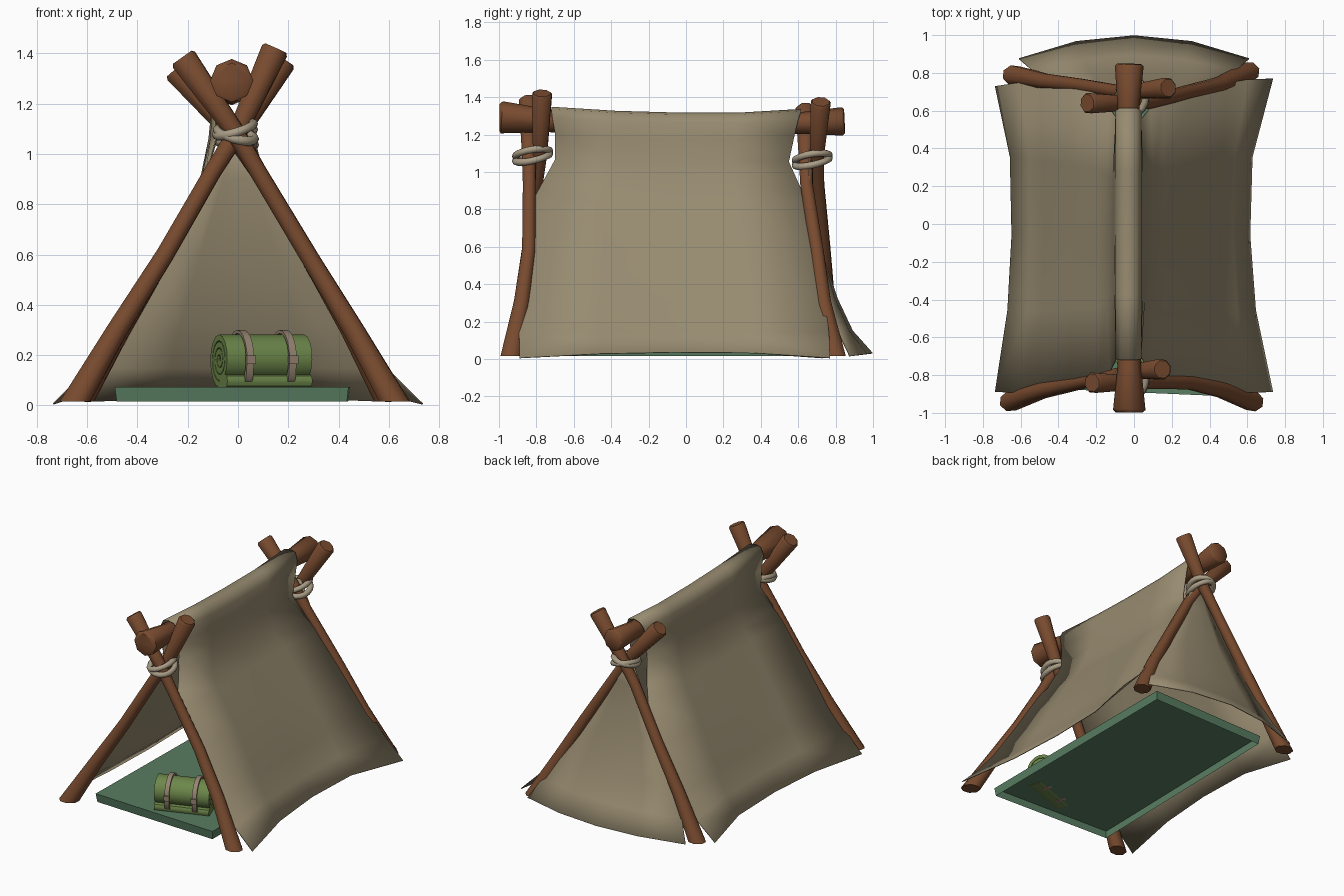
import bpy, math
from mathutils import Vector as V

if "Cube" in bpy.data.objects:
    bpy.data.objects.remove(bpy.data.objects["Cube"])

def material(name, rgb):
    m = bpy.data.materials.new(name)
    m.diffuse_color = (*rgb, 1)
    m.use_nodes = True
    m.node_tree.nodes["Principled BSDF"].inputs["Base Color"].default_value = m.diffuse_color
    return m

CANVAS = material("canvas", (0.310, 0.257, 0.162))
WOOD = material("wood", (0.187, 0.069, 0.028))
MAT = material("mat green", (0.098, 0.205, 0.122))
ROLL = material("bedroll green", (0.150, 0.240, 0.068))
ROPE = material("rope", (0.400, 0.335, 0.235))
STRAP = material("strap", (0.300, 0.230, 0.165))

def loft(name, rows, mat, closed=True, caps=True, wrap=False, thick=0, angle=50):
    """Skin rows of points; closed joins each row, wrap joins last row to first."""
    n = len(rows[0])
    verts = [tuple(p) for r in rows for p in r]
    faces = []
    for i in range(len(rows) if wrap else len(rows) - 1):
        a, b = i * n, (i + 1) % len(rows) * n
        for j in range(n if closed else n - 1):
            k = (j + 1) % n
            faces.append((a + j, a + k, b + k, b + j))
    if closed and caps and not wrap:
        faces.append(tuple(reversed(range(n))))
        faces.append(tuple(range(len(verts) - n, len(verts))))
    me = bpy.data.meshes.new(name)
    me.from_pydata(verts, [], faces)
    me.materials.append(mat)
    ob = bpy.data.objects.new(name, me)
    bpy.context.collection.objects.link(ob)
    bpy.ops.object.select_all(action='DESELECT')
    ob.select_set(True)
    bpy.context.view_layer.objects.active = ob
    if closed:
        bpy.ops.object.mode_set(mode='EDIT')
        bpy.ops.mesh.select_all(action='SELECT')
        bpy.ops.mesh.normals_make_consistent(inside=False)
        bpy.ops.object.mode_set(mode='OBJECT')
    bpy.ops.object.shade_smooth_by_angle(angle=math.radians(angle))
    if thick:
        s = ob.modifiers.new("thickness", 'SOLIDIFY')
        s.thickness = thick
        s.offset = 0
    return ob

def pole(name, path, radii, floor=0.015):
    """Eight-sided log with chamfered far end; a foot is cut level with the ground."""
    pts = [V(p) for p in path]
    d = (pts[-1] - pts[-2]).normalized()
    pts.append(pts[-1] + d * 0.012)
    radii = list(radii) + [radii[-1] * 0.85]
    upright = abs(d.z) > 0.3
    rows = []
    for i, (p, r) in enumerate(zip(pts, radii)):
        t = (pts[min(i + 1, len(pts) - 1)] - pts[max(i - 1, 0)]).normalized()
        u = t.cross(V((0.1, 1, 0)) if upright else V((0, 0, 1))).normalized()
        v = t.cross(u)
        row = []
        for k in range(8):
            a = (k + (0.5 if upright else 0)) * math.pi / 4
            q = p + (u * math.cos(a) + v * math.sin(a)) * r
            if upright and i == 0:
                q += t * (floor - q.z) / t.z
            row.append(q)
        rows.append(row)
    return loft(name, rows, WOOD)

# crossed frame poles
R = (0.056, 0.044, 0.038, 0.036, 0.040, 0.057)
pole("front_left_pole", [(-.645, -.935, .02), (-.48, -.88, .3), (-.29, -.84, .6), (-.10, -.80, .93),
                         (0, -.78, 1.09), (.145, -.77, 1.41)], R)
pole("front_right_pole", [(.62, -.935, .02), (.46, -.878, .3), (.29, -.84, .58), (.08, -.838, .93),
                          (-.02, -.84, 1.1), (-.215, -.84, 1.375)], R)
pole("back_left_pole", [(-.63, .785, .02), (-.47, .755, .3), (-.29, .735, .6), (-.10, .705, .93),
                        (0, .70, 1.08), (.175, .72, 1.365)], R)
pole("back_right_pole", [(.60, .80, .02), (.45, .735, .3), (.29, .70, .58), (.08, .645, .93),
                         (-.02, .64, 1.08), (-.24, .64, 1.33)], R)

# ridge pole, flared at both ends
pole("ridge_pole", [(-.025, -.998, 1.292), (-.025, -.985, 1.292), (-.025, -.75, 1.275), (-.03, -.3, 1.25),
                    (-.03, .25, 1.248), (-.03, .62, 1.262), (-.025, .835, 1.27)],
     (.070, .086, .062, .054, .052, .058, .076))

# rope lashings: two tilted loops at each crossing
def rope_loop(name, c, tilt_x, tilt_y):
    rows = []
    for i in range(18):
        a = i * math.tau / 18
        out = V((math.cos(a), math.sin(a), 0))
        base = V(c) + V((.073 * out.x, .092 * out.y, tilt_x * out.x + tilt_y * out.y))
        rows.append([base + out * .019 * math.cos(b) + V((0, 0, .019 * math.sin(b)))
                     for b in (k * math.tau / 8 for k in range(8))])
    loft(name, rows, ROPE, wrap=True)

for side, y, z in (("front", -.82, 1.088), ("back", .675, 1.065)):
    rope_loop(side + "_rope_upper", (-.012, y, z + .010), .022, .014)
    rope_loop(side + "_rope_lower", (-.008, y, z - .010), -.018, .020)

# canvas sheet over the ridge: (half width, end pinch, height, front y, back y)
half = [(.0, 0, 1.340, -.72, .615), (.042, 0, 1.33, -.72, .615), (.066, 0, 1.285, -.715, .60),
        (.075, .010, 1.2, -.70, .58), (.090, .030, 1.06, -.70, .55), (.125, .018, .91, -.785, .615),
        (.172, 0, .82, -.835, .665), (.320, 0, .58, -.85, .705), (.497, 0, .29, -.88, .745),
        (.600, 0, .14, -.892, .765), (.735, 0, .005, -.89, .77)]
profile = [(-1, *h) for h in reversed(half)] + [(1, *h) for h in half[1:]]
rows = []
for t, sag in ((-1, 0), (-.48, .75), (0, 1), (.5, .9), (1, 0)):
    row = []
    for s, w, pinch, z, y0, y1 in profile:
        low = min(1, max(0, (1.25 - z) / 1.2))
        depth = .165 if s > 0 else .12
        x = -.03 * (1 - low) + s * (w - pinch * (1 - sag)) * (1 - depth * sag * low ** 4)
        dz = -.025 * sag if z > 1.15 else (.03 * sag if z < .1 else 0)
        y = y0 + (y1 - y0) * (t + 1) / 2
        if s < 0 and t == 1:  # back left edge follows its own pole
            y += -.04 if z < .1 else (-.015 if z < .2 else (.025 if z < .85 else 0))
        row.append((x, y, z + dz - (.006 * t if z > 1 else 0)))
    rows.append(row)
loft("canvas_sheet", rows, CANVAS, closed=False, thick=.005)

# back canvas panel, flaring out at the ground: (height, half width, edge y, middle y)
rows = []
for z, w, ye, ym in ((1.12, .025, .66, .665), (.9, .12, .66, .67), (.6, .30, .695, .715),
                     (.32, .46, .755, .81), (.15, .535, .81, .89), (.015, .61, .875, .997)):
    rows.append([(w * k / 2, ym + (ye - ym) * (k / 2) ** 2, z + (.015 if z < .1 else 0) * (1 - (k / 2) ** 2))
                 for k in range(-2, 3)])
loft("back_canvas_panel", rows, CANVAS, closed=False, thick=.005)

# ground mat: open-bottomed slab, slightly turned
corners = [(-.49, -.87), (.44, -.91), (.445, .765), (-.46, .745)]
low = [(x * .985, y * .99, .015) for x, y in corners]
top = [(x, y, .074) for x, y in corners]
mat = loft("ground_mat", [low, top], MAT, caps=False, angle=30)
me = mat.data
me.clear_geometry()
me.from_pydata(low + top, [], [(k, (k + 1) % 4, (k + 1) % 4 + 4, k + 4) for k in range(4)] + [(4, 5, 6, 7)])

# bedroll: spiral sheet pushed along a turned axis
TURN = math.radians(20)
AX = V((math.cos(TURN), math.sin(TURN), 0))
FR = V((math.sin(TURN), -math.cos(TURN), 0))
CEN = V((.095, -.72, .183))

def at(s, u, v):
    return CEN + AX * s + FR * u + V((0, 0, v))

def slab(s0, s1, inner, outer):
    return [at(s0, *inner), at(s0, *outer), at(s1, *outer), at(s1, *inner)]

rows, turns, step = [], 3.5, 16
N = int(turns * step)
for i in range(N + 1):
    a = -math.pi / 2 - (N - i) * math.tau / step
    r = .016 + (.112 - .016) * i / N
    c, s = math.cos(a), math.sin(a)
    ri = max(r - .0235, .003)
    rows.append(slab(-.18, .18, (ri * c, ri * s), (r * c, r * s)))
loft("bedroll", rows, ROLL, angle=40)

# loose tail of the bedroll tucked along the mat
loft("bedroll_tail", [slab(-.18, .18, (u, v1), (u, v0)) for u, v0, v1 in
                      ((0, -.112, -.085), (.04, -.112, -.068), (.07, -.112, -.060),
                       (.086, -.106, -.066), (.092, -.092, -.080))], ROLL, angle=40)

# bedroll straps with buckles
for name, s in (("left", -.09), ("right", .09)):
    rows = []
    for k in range(20):
        a = k * math.tau / 20
        c, d = math.cos(a), math.sin(a)
        grow = .012 if -.95 < d < -.4 and c > 0 else 0  # bulge over the tail
        rows.append(slab(s - .015, s + .015, (.104 * c, .104 * d),
                         ((.117 + grow) * c, (.117 + grow) * d)))
    loft(name + "_strap", rows, STRAP, wrap=True, angle=40)
    loft(name + "_buckle", [slab(s - .019, s + .019, (.108, v), (.125, v)) for v in (-.018, .016)], STRAP, angle=30)
